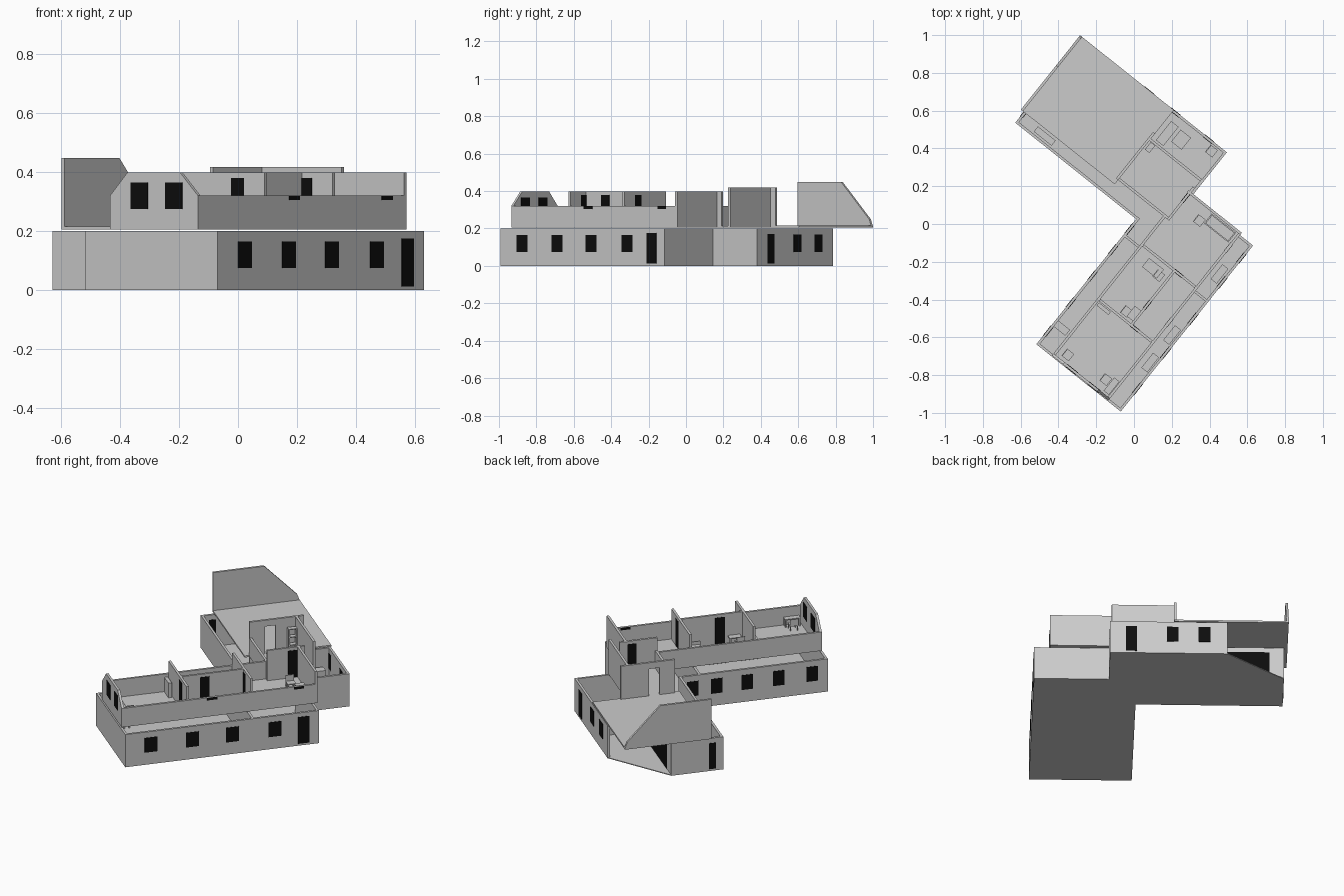
import bpy, bmesh, math
from mathutils import Vector

# Plan axes: u runs along the long wing, v across it
U, V, O = Vector((0.623, 0.782, 0)), Vector((-0.782, 0.623, 0)), Vector((-0.07, -0.993, 0))
T = 0.014

black = bpy.data.materials.new("dark_opening")
black.diffuse_color = (0.004, 0.004, 0.004, 1)

def P(u, v, z):
    return O + U * u + V * v + Vector((0, 0, z))

def prism(name, pts, offset, mat=None):
    """Extrude a polygon of (u, v, z) points by an offset."""
    bm = bmesh.new()
    a = [bm.verts.new(P(*p)) for p in pts]
    b = [bm.verts.new(P(*(p[i] + offset[i] for i in range(3)))) for p in pts]
    n = len(a)
    bm.faces.new(a)
    bm.faces.new(b[::-1])
    for i in range(n):
        bm.faces.new((a[i], b[i], b[(i + 1) % n], a[(i + 1) % n]))
    bmesh.ops.recalc_face_normals(bm, faces=bm.faces)
    me = bpy.data.meshes.new(name)
    bm.to_mesh(me)
    bm.free()
    ob = bpy.data.objects.new(name, me)
    bpy.context.collection.objects.link(ob)
    if mat:
        me.materials.append(mat)
    return ob

def box(name, u0, u1, v0, v1, z0, z1, mat=None):
    return prism(name, [(u0, v0, z0), (u1, v0, z0), (u1, v1, z0), (u0, v1, z0)],
                 (0, 0, z1 - z0), mat)

def pane_u(name, c, w, v, z0, z1):
    """Opening in a wall that runs along u; v is the wall's low face."""
    box(name, c - w / 2, c + w / 2, v - 0.002, v + T + 0.002, z0, z1, black)

def pane_v(name, c, w, u, z0, z1):
    """Opening in a wall that runs along v; u is the wall's low face."""
    box(name, u - 0.002, u + T + 0.002, c - w / 2, c + w / 2, z0, z1, black)

# Ground floor plate with its clipped corner
prism("ground_floor_plate", [(0, 0, 0), (1.124, 0, 0), (1.124, .416, 0), (1.424, .416, 0),
      (1.424, 1.068, 0), (1.15, 1.39, 0), (.848, 1.39, 0), (.848, .572, 0), (0, .572, 0)], (0, 0, .005))

# Ground floor outer walls
H = 0.2
for name, u0, u1, v0, v1 in [
    ("long_right", 0, 1.124, 0, T), ("long_left", 0, .848, .572 - T, .572),
    ("long_end", 0, T, T, .572 - T), ("long_far_end", 1.124 - T, 1.124, T, .43),
    ("short_front", 1.124, 1.424, .416, .416 + T), ("short_right", 1.424 - T, 1.424, .43, 1.068),
    ("short_left", .848, .848 + T, .572 - T, 1.39), ("short_end", .862, 1.15, 1.39 - T, 1.39),
    ("garage_side", 1.15 - T, 1.15, .79, 1.376),
    ("partition_a", .735, .735 + T, T, .558), ("partition_b", .95, 1.41, .775, .789)]:
    box("ground_wall_" + name, u0, u1, v0, v1, 0, H)

# Ground floor windows and doors
for c in (.15, .39, .622, .868):
    pane_u("ground_window_right", c, .074, 0, .075, .165)
pane_u("ground_door_right", 1.035, .064, 0, .012, .175)
for c in (.092, .285, .469, .645, .784):
    pane_u("ground_window_left", c, .066, .572 - T, .075, .165)
for c in (.764, .941):
    pane_v("ground_window_end", c, .066, 1.424 - T, .075, .168)
pane_v("ground_door_end", .535, .06, 1.424 - T, .012, .17)
pane_u("ground_door_back", .911, .04, 1.39 - T, .012, .17)
pane_v("garage_opening", 1.15, .32, 1.15 - T, .006, .17)

# Upper floor slabs
box("upper_floor_long", .005, 1.14, .088, .47, .205, .213)
box("upper_floor_link", .95, 1.23, .43, .79, .205, .213)
box("upper_floor_terrace", .921, 1.424, .775, 1.41, .205, .215)

# Upper floor end wall with clipped shoulders
prism("upper_gable_wall", [(.005, .088, .21), (.005, .47, .21), (.005, .47, .32), (.005, .395, .398),
      (.005, .165, .398), (.005, .088, .32)], (T, 0, 0))
for c in (.342, .192):
    pane_v("gable_window", c, .074, .005, .275, .365)

# Upper floor walls
for name, u0, u1, v0, v1, z in [
    ("right", .019, 1.14, .088, .088 + T, .32), ("left", .019, .96, .456, .47, .32),
    ("cross_a", .385, .385 + T, .102, .456, .398), ("cross_b", .755, .755 + T, .102, .456, .398),
    ("far_end", 1.126, 1.14, .088, .45, .398), ("corridor", .399, .755, .235, .235 + T, .398),
    ("link_front", .95, 1.17, .43, .43 + T, .398), ("link_right", 1.216, 1.23, .43, .775, .418),
    ("link_left", .95, .964, .444, .775, .32),
    ("terrace_left", .95, 1.04, .775, .789, .418), ("terrace_right", 1.1, 1.265, .775, .789, .418)]:
    box("upper_wall_" + name, u0, u1, v0, v1, .21, z)
box("terrace_lintel", 1.04, 1.1, .775, .789, .38, .418)

# Upper floor doors and small openings
for u in (.385, .755):
    pane_v("upper_door_cross", .218, .055, u, .215, .38)
pane_u("upper_door_corridor", .53, .056, .235, .215, .38)
pane_u("upper_door_link", 1.1, .056, .43, .215, .38)
for c in (.53, 1.034):
    pane_u("upper_vent", c, .058, .088, .305, .3195)

# Tall terrace end wall with a sloping edge
prism("terrace_end_wall", [(.921, 1.396, .213), (1.424, 1.396, .213), (1.41, 1.396, .25),
      (1.219, 1.396, .448), (.921, 1.396, .448)], (0, T, 0))

# Furniture helpers
def chair(u, v, z):
    s = .024
    box("chair_seat", u - s, u + s, v - s, v + s, z + .028, z + .034)
    box("chair_back", u - s, u + s, v + s - .005, v + s, z + .034, z + .07)
    for a in (-1, 1):
        for b in (-1, 1):
            cu, cv = u + a * (s - .004), v + b * (s - .004)
            box("chair_leg", cu - .003, cu + .003, cv - .003, cv + .003, z, z + .028)

def table(u, v, w, d, z, h=.05):
    box("table_top", u - w / 2, u + w / 2, v - d / 2, v + d / 2, z + h - .006, z + h)
    for a in (-1, 1):
        for b in (-1, 1):
            cu, cv = u + a * (w / 2 - .005), v + b * (d / 2 - .005)
            box("table_leg", cu - .004, cu + .004, cv - .004, cv + .004, z, z + h - .006)

def bookcase(u, v, w, d, z, h):
    for s in (-1, 1):
        e = u + s * (w / 2 - .003)
        box("bookcase_side", e - .003, e + .003, v - d / 2, v + d / 2, z, z + h)
    for i in range(4):
        k = z + i * (h - .005) / 3
        box("bookcase_shelf", u - w / 2, u + w / 2, v - d / 2, v + d / 2, k, k + .005)

# Upper floor furniture
F, G = .213, .005
for u, v in ((.06, .406), (.083, .168), (.433, .307), (.688, .292), (1.05, .305)):
    chair(u, v, F)
for u, v, w, d in ((.075, .122, .09, .035), (.45, .265, .07, .05), (.7, .34, .06, .1)):
    table(u, v, w, d, F)
box("bed_base", 1.055, 1.12, .113, .276, F, F + .03)
box("bed_mattress", 1.06, 1.115, .118, .271, F + .03, F + .04)
box("rug", .1, .24, .29, .43, F, F + .003)
box("cabinet", .36, .38, .37, .45, F, F + .09)
bookcase(1.19, .75, .05, .03, F, .15)

# Ground floor furniture
chair(1.378, .484, G)
table(1.325, .647, .08, .07, G)
box("sideboard", 1.24, 1.37, .7, .75, G, .1)
for u, v in ((.896, .045), (.486, .04), (.3, .04)):
    box("ground_cabinet", u - .05, u + .05, v - .02, v + .02, G, .07)
table(.151, .52, .04, .08, G)
table(.89, 1.224, .035, .12, G, .04)
